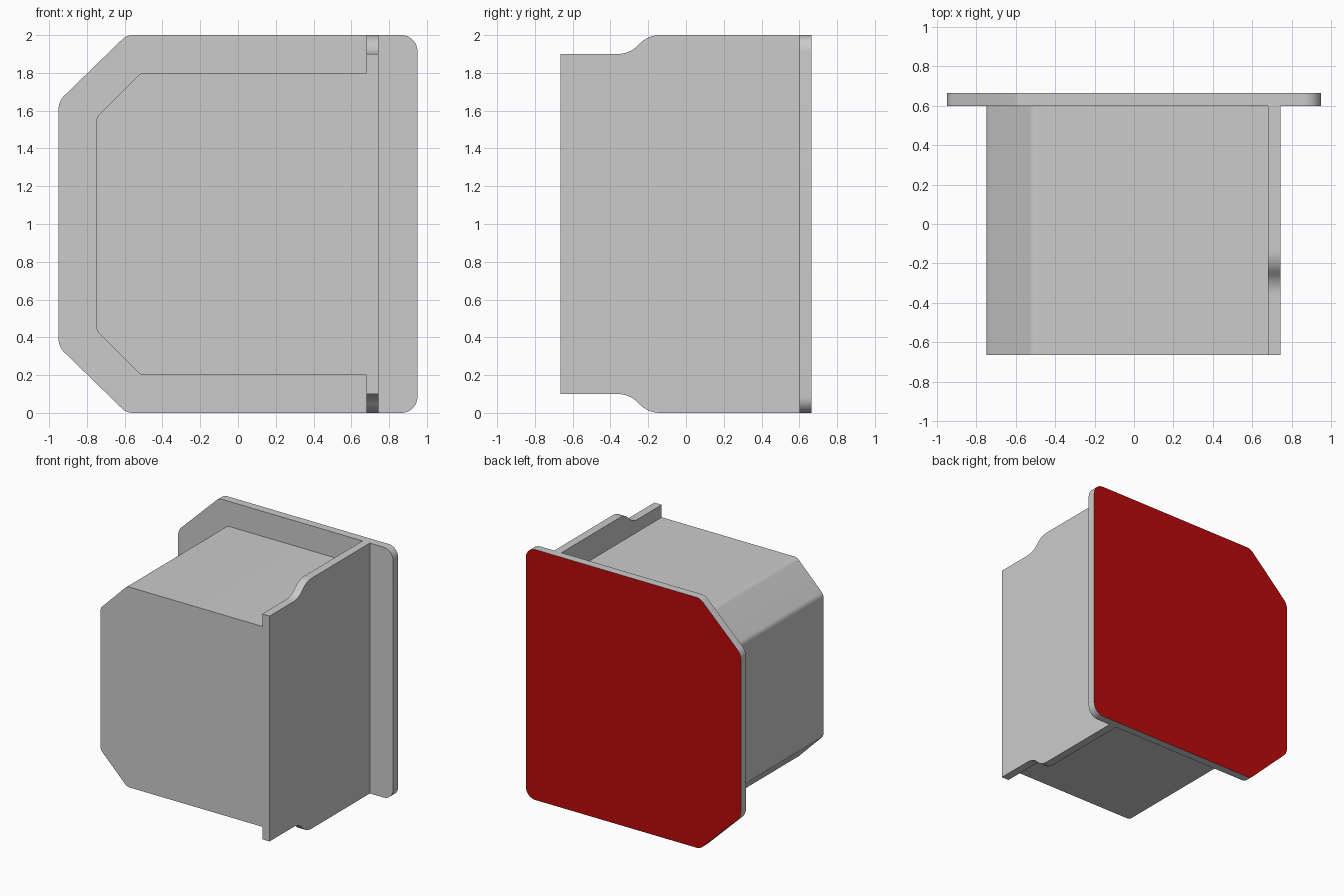
import bpy, bmesh, math
from mathutils import Vector

if "Cube" in bpy.data.objects:
    bpy.data.objects.remove(bpy.data.objects["Cube"])


def rounded(corners, steps=8):
    """Outline from (u, v, radius) corners, each replaced by a tangent arc."""
    out = []
    for i, (u, v, r) in enumerate(corners):
        p = Vector((u, v))
        if r == 0:
            out.append(p)
            continue
        a = (Vector(corners[i - 1][:2]) - p).normalized()
        b = (Vector(corners[(i + 1) % len(corners)][:2]) - p).normalized()
        half = a.angle(b) / 2
        centre = p + (a + b).normalized() * (r / math.sin(half))
        start = p + a * (r / math.tan(half)) - centre
        end = p + b * (r / math.tan(half)) - centre
        sweep = start.angle(end)
        for k in range(steps + 1):
            t = k / steps
            out.append(centre + (start * math.sin((1 - t) * sweep)
                                 + end * math.sin(t * sweep)) / math.sin(sweep))
    return out


def mirrored(half):
    """Complete an upper-half outline by mirroring it about z = 1."""
    return half + [(u, 2 - v, r) for u, v, r in reversed(half)]


def extrude(name, outline, lo, hi, axis):
    """Extrude an outline (x, z) along y, or (y, z) along x."""
    def place(p, d):
        return (p.x, d, p.y) if axis == 'Y' else (d, p.x, p.y)
    bm = bmesh.new()
    near = [bm.verts.new(place(p, lo)) for p in outline]
    far = [bm.verts.new(place(p, hi)) for p in outline]
    bm.faces.new(near)
    bm.faces.new(far[::-1])
    for i in range(len(near)):
        j = (i + 1) % len(near)
        bm.faces.new((near[i], far[i], far[j], near[j]))
    bmesh.ops.recalc_face_normals(bm, faces=bm.faces)
    mesh = bpy.data.meshes.new(name)
    bm.to_mesh(mesh)
    bm.free()
    obj = bpy.data.objects.new(name, mesh)
    bpy.context.collection.objects.link(obj)
    bpy.ops.object.select_all(action='DESELECT')
    obj.select_set(True)
    bpy.context.view_layer.objects.active = obj
    bpy.ops.object.shade_smooth_by_angle(angle=math.radians(30))
    return obj


FRONT, JOIN, BACK = -0.665, 0.6, 0.665

# Housing block with two chamfered left corners
extrude("housing", rounded(mirrored([
    (-0.75, 1.565, 0.06), (-0.515, 1.8, 0.06), (0.68, 1.8, 0)])),
    FRONT, JOIN, 'Y')

# Side plate, stepping up to full height in a smooth S-curve
extrude("side_plate", rounded(mirrored([
    (FRONT, 1.9, 0), (-0.30, 1.9, 0.15), (-0.20, 2, 0.15), (JOIN, 2, 0)])),
    0.68, 0.745, 'X')

# Back plate with chamfered left and rounded right corners
plate = extrude("back_plate", rounded(mirrored([
    (-0.95, 1.65, 0.1), (-0.59, 2, 0.08), (0.95, 2, 0.085)])),
    JOIN, BACK, 'Y')

# Red rear face
red = bpy.data.materials.new("red")
red.diffuse_color = (0.5, 0.003, 0.003, 1)
red.use_nodes = True
red.node_tree.nodes["Principled BSDF"].inputs["Base Color"].default_value = red.diffuse_color
plate.data.materials.append(None)
plate.data.materials.append(red)
for face in plate.data.polygons:
    if face.normal.y > 0.9 and face.center.y > BACK - 0.01:
        face.material_index = 1
